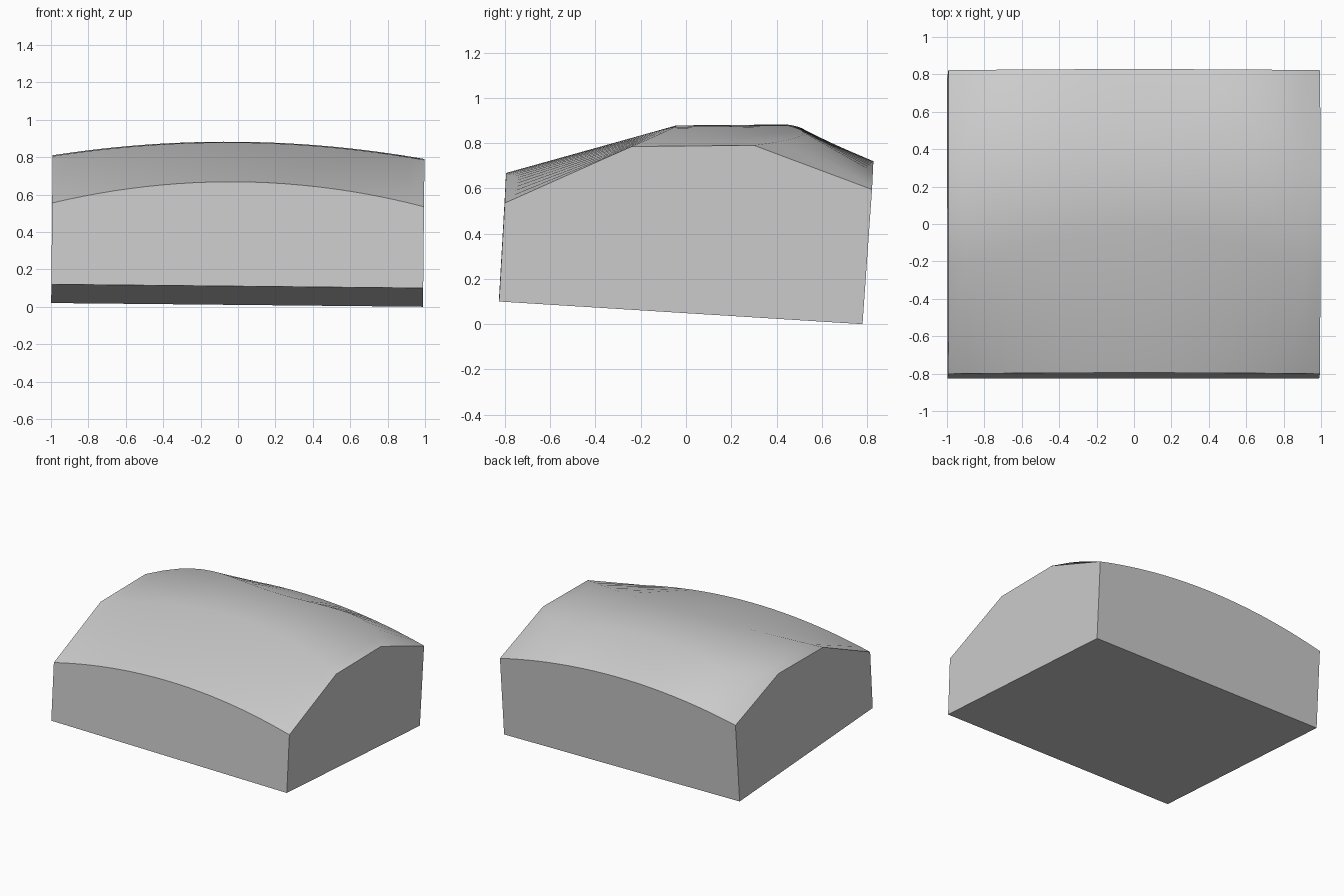
import bpy
import bmesh

cube = bpy.data.objects.get("Cube")
if cube:
    bpy.data.objects.remove(cube, do_unlink=True)

grey = bpy.data.materials.new("plain grey")
grey.use_nodes = True
colour = (0.6, 0.6, 0.6, 1)
grey.diffuse_color = colour
grey.node_tree.nodes["Principled BSDF"].inputs["Base Color"].default_value = colour

COLUMNS = 24


def section(u):
    """Outline of the block at u (-1 right side, 1 left side), as (y, z) pairs."""
    q = u * u
    outline = [
        (-0.826, 0.11),                             # front bottom
        (-0.795 - 0.006 * q, 0.668 - 0.123 * q),    # front top
        (-0.04 - 0.20 * q, 0.878 - 0.083 * q),      # front ridge
        (0.44 + 0.42 * q - 0.56 * q * q, 0.882 - 0.082 * q),  # back ridge
        (0.828 - 0.006 * q, 0.72 - 0.115 * q),      # back top
        (0.78, 0.01),                               # back bottom
    ]
    # the whole block rolls slightly to its left
    return [(0.994 * u - 0.005 + 0.01 * z, y, z - 0.01 * u) for y, z in outline]


# Loft the arched block between its two flat sides
bm = bmesh.new()
rows = [[bm.verts.new(p) for p in section(2 * i / COLUMNS - 1)]
        for i in range(COLUMNS + 1)]
for a, b in zip(rows, rows[1:]):
    for j in range(1, 4):
        bm.faces.new((a[j], b[j], b[j + 1], a[j + 1])).smooth = True

# Flat walls: front, back, underside and the two sides
first, last = rows[0], rows[-1]
bm.faces.new([first[0], last[0]] + [r[1] for r in reversed(rows)])
bm.faces.new([last[5], first[5]] + [r[4] for r in rows])
bm.faces.new((first[0], first[5], last[5], last[0]))
bm.faces.new(first)
bm.faces.new(last)
bmesh.ops.recalc_face_normals(bm, faces=bm.faces)

mesh = bpy.data.meshes.new("arched_block")
bm.to_mesh(mesh)
bm.free()
mesh.materials.append(grey)
block = bpy.data.objects.new("arched_block", mesh)
bpy.context.collection.objects.link(block)

# Soft ridges on top, crisp edges around the walls
bpy.context.view_layer.objects.active = block
block.select_set(True)
bpy.ops.object.shade_smooth_by_angle(angle=0.6)
